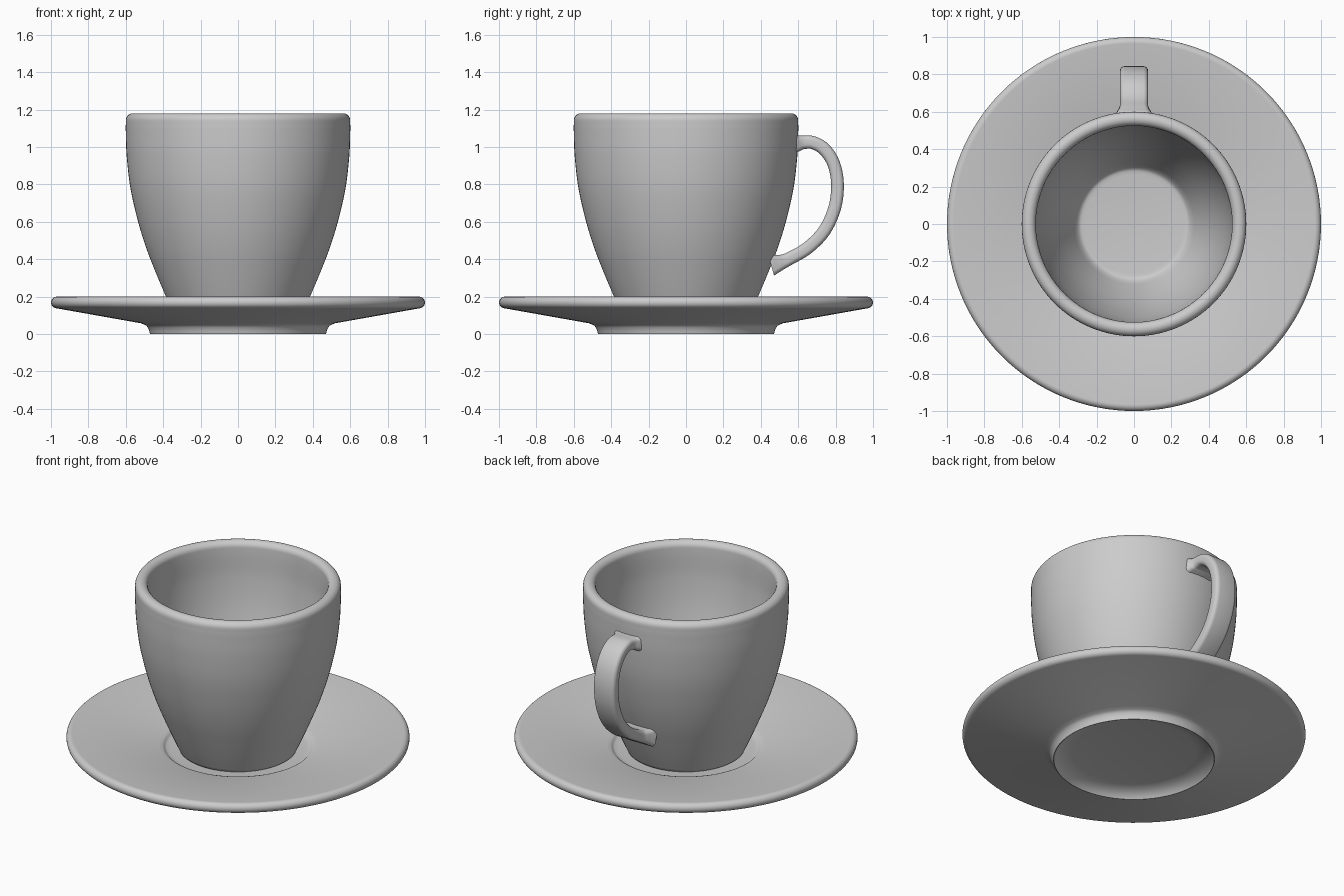
import bpy, bmesh, math
from mathutils import Vector

if "Cube" in bpy.data.objects:
    bpy.data.objects.remove(bpy.data.objects["Cube"])


def spline(pts, n=6):
    """Catmull-Rom through control points."""
    p = [Vector(q) for q in pts]
    p = [2 * p[0] - p[1]] + p + [2 * p[-1] - p[-2]]
    out = []
    for i in range(1, len(p) - 2):
        a, b, c, d = p[i - 1:i + 3]
        for k in range(n):
            t = k / n
            out.append(0.5 * (2 * b + (c - a) * t + (2 * a - 5 * b + 4 * c - d) * t * t
                              + (3 * b - a - 3 * c + d) * t ** 3))
    return out + [p[-2]]


def arc(cx, cz, r, a0, a1, n=8):
    return [Vector((cx + r * math.cos(math.radians(a0 + (a1 - a0) * i / n)),
                    cz + r * math.sin(math.radians(a0 + (a1 - a0) * i / n)))) for i in range(n + 1)]


def finish(name, bm):
    bmesh.ops.recalc_face_normals(bm, faces=bm.faces)
    me = bpy.data.meshes.new(name)
    bm.to_mesh(me)
    bm.free()
    ob = bpy.data.objects.new(name, me)
    bpy.context.collection.objects.link(ob)
    bpy.ops.object.select_all(action='DESELECT')
    ob.select_set(True)
    bpy.context.view_layer.objects.active = ob
    bpy.ops.object.shade_smooth_by_angle(angle=math.radians(35))
    return ob


def lathe(name, profile, seg=128):
    bm = bmesh.new()
    vs = [bm.verts.new((p[0], 0, p[1])) for p in profile]
    es = [bm.edges.new(e) for e in zip(vs, vs[1:])]
    bmesh.ops.spin(bm, geom=vs + es, cent=(0, 0, 0), axis=(0, 0, 1),
                   angle=2 * math.pi, steps=seg, use_duplicate=False)
    bmesh.ops.remove_doubles(bm, verts=bm.verts, dist=1e-5)
    return finish(name, bm)


# Saucer: hollow foot, flared underside, round lip, recessed well
saucer = [(0, 0.05), (0.36, 0.05), (0.42, 0.04), (0.455, 0.015), (0.467, 0.0)]
saucer += spline([(0.47, 0.0), (0.478, 0.026), (0.492, 0.046), (0.52, 0.058)], 4)
saucer += arc(0.969, 0.169, 0.031, -80, 98, 12)
saucer += spline([(0.46, 0.128), (0.437, 0.12), (0.42, 0.106), (0.395, 0.1)], 4)
saucer += [(0, 0.1)]
lathe("saucer", saucer)

# Cup: curved outer wall, round rim, inner wall and floor
cup = [(0, 0.102), (0.335, 0.102)]
cup += spline([(0.343, 0.108), (0.385, 0.2), (0.436, 0.32), (0.487, 0.45), (0.534, 0.6),
               (0.575, 0.78), (0.595, 0.95), (0.6, 1.08), (0.6, 1.13)])
cup += arc(0.5625, 1.1425, 0.0375, 0, 180, 12)
cup += spline([(0.524, 1.08), (0.52, 0.95), (0.5, 0.78), (0.461, 0.6), (0.414, 0.45),
               (0.362, 0.32), (0.317, 0.22)])
cup += spline([(0.302, 0.195), (0.288, 0.184), (0.265, 0.18)], 3)
cup += [(0, 0.18)]
lathe("cup", cup)

# Handle: rounded-rectangle strap swept along a loop, flared at both joints
# path rows: y, z, half thickness, half width
path = spline([(0.57, 1.018, 0.06, 0.11), (0.6, 1.02, 0.043, 0.09), (0.63, 1.025, 0.036, 0.076),
               (0.68, 1.023, 0.035, 0.075), (0.74, 0.988, 0.035, 0.075), (0.79, 0.91, 0.034, 0.075),
               (0.81, 0.8, 0.034, 0.075), (0.795, 0.675, 0.034, 0.075), (0.74, 0.553, 0.034, 0.075),
               (0.65, 0.46, 0.034, 0.075), (0.55, 0.402, 0.035, 0.076), (0.505, 0.383, 0.042, 0.088),
               (0.455, 0.368, 0.058, 0.108)], 5)
bm = bmesh.new()
rings = []
for i, p in enumerate(path):
    t = path[min(i + 1, len(path) - 1)] - path[max(i - 1, 0)]
    tan = Vector((0, t[0], t[1])).normalized()
    nor = Vector((1, 0, 0)).cross(tan)
    r, ring = 0.024, []
    for q, (sx, sn) in enumerate([(1, 1), (-1, 1), (-1, -1), (1, -1)]):
        for c in arc(sx * (p[3] - r), sn * (p[2] - r), r, q * 90, q * 90 + 90, 4):
            ring.append(bm.verts.new(Vector((c[0], p[0], p[1])) + nor * c[1]))
    rings.append(ring)
for a, b in zip(rings, rings[1:]):
    for k in range(len(a)):
        j = (k + 1) % len(a)
        bm.faces.new((a[k], a[j], b[j], b[k]))
bm.faces.new(rings[0])
bm.faces.new(rings[-1])
finish("handle", bm)
